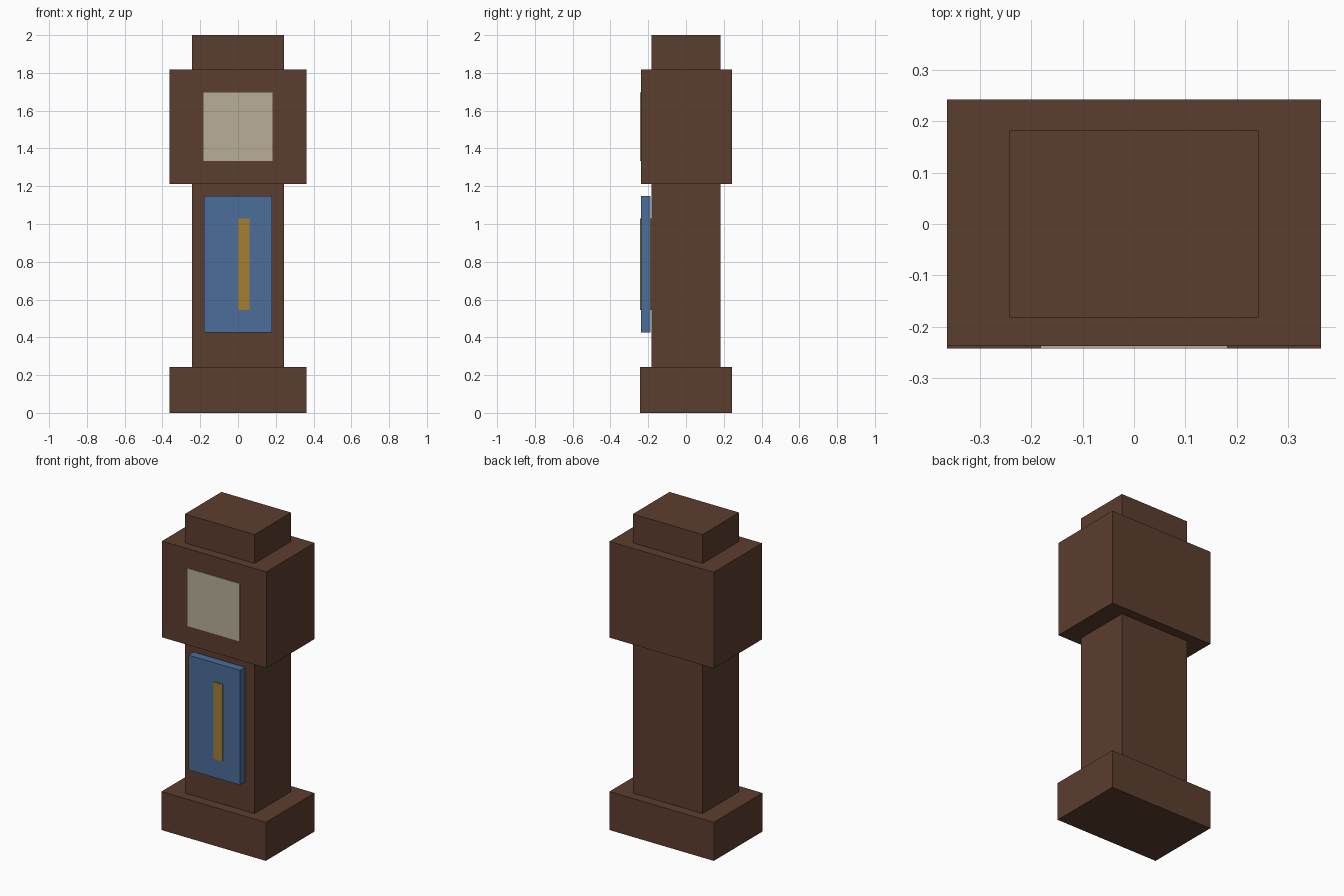
import bpy
import bmesh

if "Cube" in bpy.data.objects:
    bpy.data.objects.remove(bpy.data.objects["Cube"])

U = 2 / 33      # the clock follows a regular block grid, 33 blocks tall
GAP = 0.005     # tiny inset that keeps front plates apart


def material(name, rgb):
    def lin(c):
        c /= 255
        return c / 12.92 if c <= 0.04045 else ((c + 0.055) / 1.055) ** 2.4
    m = bpy.data.materials.new(name)
    m.diffuse_color = (*[lin(c) for c in rgb], 1)
    m.use_nodes = True
    m.node_tree.nodes["Principled BSDF"].inputs["Base Color"].default_value = m.diffuse_color
    return m


def box(name, lo, hi, mat):
    bm = bmesh.new()
    bmesh.ops.create_cube(bm, size=1)
    for v in bm.verts:
        v.co = [lo[i] if v.co[i] < 0 else hi[i] for i in range(3)]
    mesh = bpy.data.meshes.new(name)
    bm.to_mesh(mesh)
    bm.free()
    mesh.materials.append(mat)
    ob = bpy.data.objects.new(name, mesh)
    bpy.context.collection.objects.link(ob)
    return ob


wood = material("dark wood", (92, 61, 46))
cream = material("cream dial", (184, 175, 153))
blue = material("blue glass", (75, 109, 154))
brass = material("brass", (163, 126, 51))

# Wooden case: plinth, trunk, hood and crown
box("plinth", (-6*U, -4*U, 0), (6*U, 4*U, 4*U), wood)
box("trunk", (-4*U, -3*U, 4*U), (4*U, 3*U, 20*U), wood)
box("hood", (-6*U, -4*U + GAP, 20*U), (6*U, 4*U, 30*U), wood)
box("crown", (-4*U, -3*U, 30*U), (4*U, 3*U, 33*U), wood)

# Dial plate standing just proud of the hood
box("dial", (-3*U, -4*U, 22*U), (3*U, -4*U + GAP, 28*U), cream)

# Glass door, slightly inset on all sides
box("glass_door", (-3*U + GAP/2, -4*U + GAP, 7*U + GAP/2),
    (3*U - GAP/2, -3*U - GAP, 19*U - GAP/2), blue)

# Off-centre pendulum passing through the glass to the trunk
box("pendulum", (0, -4*U, 9*U), (U, -3*U, 17*U), brass)
